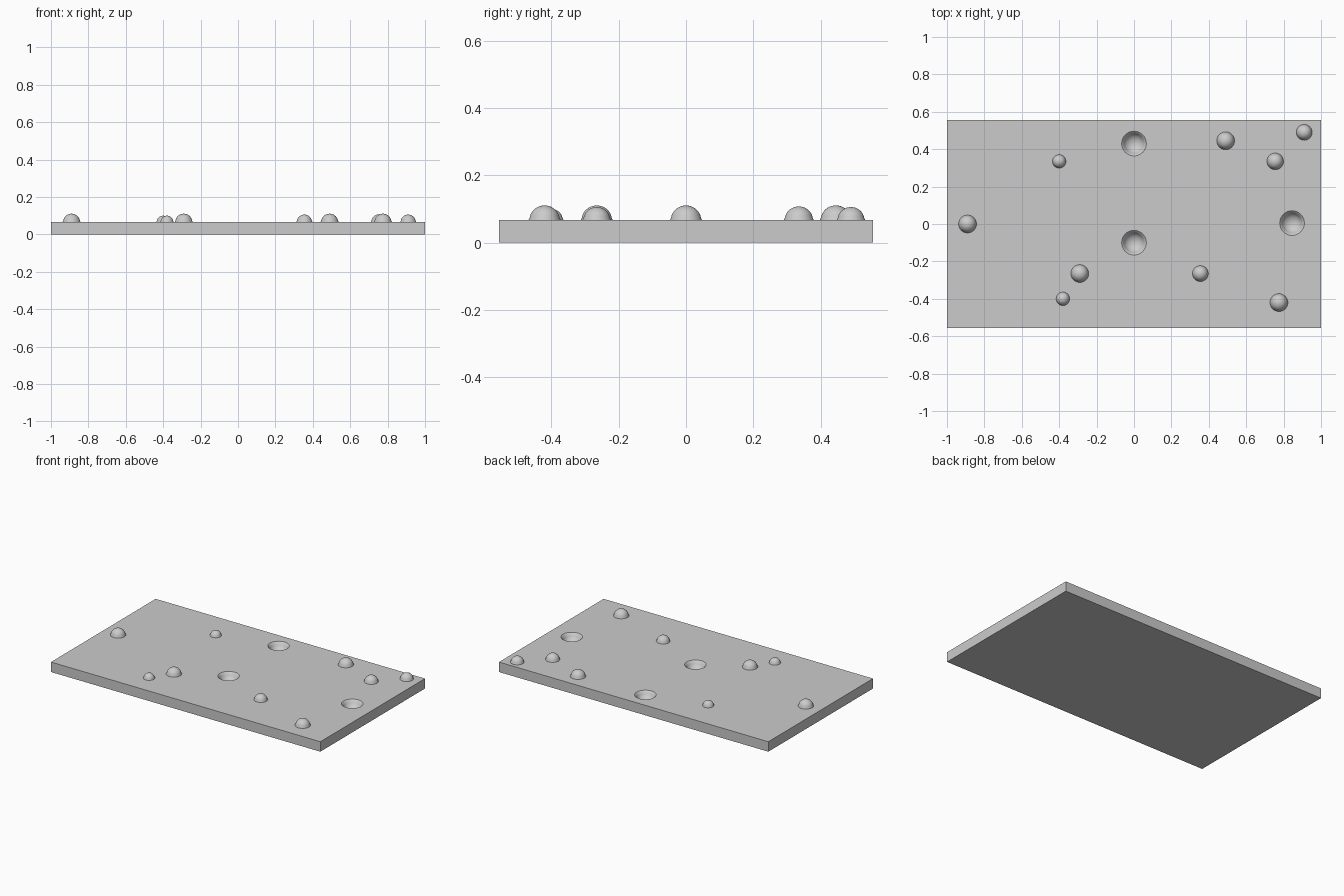
import bpy, bmesh, math

if "Cube" in bpy.data.objects:
    bpy.data.objects.remove(bpy.data.objects["Cube"])

TOP = 0.067  # height of the board surface


def lathe(name, profile, x, y, segs=40):
    """Closed solid from a (radius, z) profile; end points on the axis have radius 0."""
    bm = bmesh.new()
    rings = []
    for r, z in profile:
        if r == 0:
            rings.append([bm.verts.new((0, 0, z))])
        else:
            rings.append([bm.verts.new((r * math.cos(2 * math.pi * i / segs),
                                        r * math.sin(2 * math.pi * i / segs), z))
                          for i in range(segs)])
    for a, b in zip(rings, rings[1:]):
        for i in range(segs):
            j = (i + 1) % segs
            if len(a) == 1:
                bm.faces.new((a[0], b[i], b[j]))
            elif len(b) == 1:
                bm.faces.new((a[i], a[j], b[0]))
            else:
                bm.faces.new((a[i], a[j], b[j], b[i]))
    bmesh.ops.recalc_face_normals(bm, faces=bm.faces)
    mesh = bpy.data.meshes.new(name)
    bm.to_mesh(mesh)
    bm.free()
    obj = bpy.data.objects.new(name, mesh)
    obj.location = (x, y, TOP)
    bpy.context.collection.objects.link(obj)
    return obj


def smooth(obj, angle=32):
    bpy.ops.object.select_all(action='DESELECT')
    obj.select_set(True)
    bpy.context.view_layer.objects.active = obj
    bpy.ops.object.shade_smooth_by_angle(angle=math.radians(angle))


# Board
bpy.ops.mesh.primitive_cube_add(size=1, location=(0, 0, TOP / 2))
board = bpy.context.object
board.name = "board"
board.scale = (2, 1.11, TOP)
bpy.ops.object.transform_apply(location=True, scale=True)

# Craters: round bowls with a softened lip, cut into the board
R, DEPTH = 0.056, 0.046
bowl = [(0, -DEPTH)]
bowl += [(R * math.sin(t), -DEPTH * math.cos(t))
         for t in (math.radians(a) for a in range(9, 73, 9))]
bowl += [(0.0565, -0.010), (0.060, -0.005), (0.066, 0.0), (0.066, 0.03), (0, 0.03)]
for x, y in [(0, 0.43), (0, -0.10), (0.845, 0.005)]:
    cutter = lathe("crater_cutter", bowl, x, y)
    cutter.hide_render = True
    mod = board.modifiers.new("crater", 'BOOLEAN')
    mod.operation = 'DIFFERENCE'
    mod.solver = 'EXACT'
    mod.object = cutter
    bpy.context.view_layer.objects.active = board
    bpy.ops.object.modifier_apply(modifier=mod.name)
    bpy.data.objects.remove(cutter)
smooth(board)

# Mounds: hemispherical bumps (x, y, radius)
mounds = [
    (-0.89, 0.0, 0.045), (-0.40, 0.335, 0.034), (-0.38, -0.40, 0.034),
    (-0.29, -0.265, 0.045), (0.355, -0.265, 0.040), (0.49, 0.445, 0.045),
    (0.755, 0.335, 0.042), (0.91, 0.49, 0.040), (0.775, -0.42, 0.045),
]
for x, y, r in mounds:
    arc = [(r * math.cos(t), r * 0.97 * math.sin(t))
           for t in (math.radians(a) for a in range(9, 82, 9))]
    profile = [(0, -0.004), (r * 1.06, -0.004), (r * 1.06, 0.0005)] + arc + [(0, r * 0.97)]
    smooth(lathe("mound", profile, x, y), 40)
